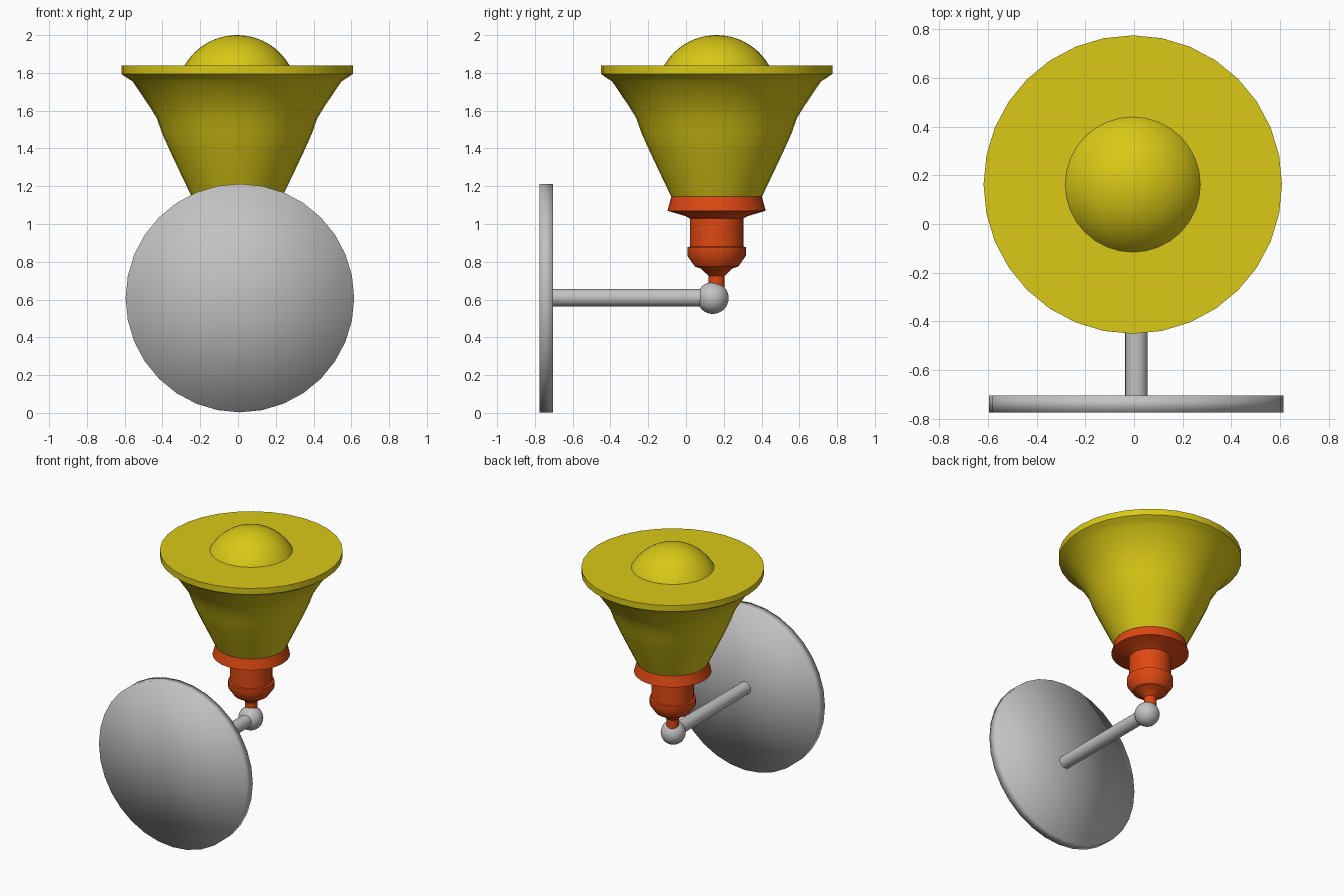
import bpy, bmesh, math
from mathutils import Matrix, Vector

if "Cube" in bpy.data.objects:
    bpy.data.objects.remove(bpy.data.objects["Cube"])


def material(name, rgb):
    m = bpy.data.materials.new(name)
    m.diffuse_color = (*rgb, 1)
    m.use_nodes = True
    m.node_tree.nodes["Principled BSDF"].inputs["Base Color"].default_value = m.diffuse_color
    return m


YELLOW = material("yellow", (0.70, 0.58, 0.008))
ORANGE = material("orange red", (0.73, 0.065, 0.006))
GREY = material("grey", (0.54, 0.54, 0.54))


def lathe(name, profile, origin, mat, sides=32, axis="Z", angle=35):
    """Spin (radius, height) points about an axis; zero radius makes a pole."""
    bm = bmesh.new()
    rings = []
    for r, h in profile:
        if r == 0:
            rings.append([bm.verts.new((0, 0, h))])
        else:
            rings.append([bm.verts.new((r * math.cos(2 * math.pi * i / sides),
                                        r * math.sin(2 * math.pi * i / sides), h))
                          for i in range(sides)])
    for a, b in zip(rings, rings[1:]):
        for i in range(sides):
            j = (i + 1) % sides
            if len(a) == 1:
                bm.faces.new((a[0], b[j], b[i]))
            elif len(b) == 1:
                bm.faces.new((a[i], a[j], b[0]))
            else:
                bm.faces.new((a[i], a[j], b[j], b[i]))
    if axis == "Y":
        bm.transform(Matrix.Rotation(math.radians(-90), 4, "X"))
    bm.transform(Matrix.Translation(Vector(origin)))
    bmesh.ops.recalc_face_normals(bm, faces=bm.faces)
    me = bpy.data.meshes.new(name)
    bm.to_mesh(me)
    bm.free()
    me.materials.append(mat)
    ob = bpy.data.objects.new(name, me)
    bpy.context.collection.objects.link(ob)
    bpy.ops.object.select_all(action="DESELECT")
    ob.select_set(True)
    bpy.context.view_layer.objects.active = ob
    bpy.ops.object.shade_smooth_by_angle(angle=math.radians(angle))
    return ob


def arc(radius, start, end, steps):
    """Sphere profile between two latitudes in degrees."""
    pts = []
    for k in range(steps + 1):
        t = math.radians(start + (end - start) * k / steps)
        r = radius * math.cos(t)
        pts.append((0 if r < 1e-5 else r, radius * math.sin(t)))
    return pts


LAMP = (-0.005, 0.162, 0)

# wall plate, arm and ball joint
lathe("wall_plate", [(0, -0.775), (0.605, -0.775), (0.605, -0.705), (0, -0.705)],
      (0.01, 0, 0.608), GREY, axis="Y", angle=120)
lathe("arm", [(0, -0.72), (0.046, -0.72), (0.046, 0.14), (0, 0.14)],
      (0.01, 0, 0.61), GREY, axis="Y", sides=24)
lathe("ball_joint", arc(0.084, -90, 90, 16), (0.005, 0.142, 0.608), GREY)

# lamp holder with neck, bulge, column and flared collar
lathe("lamp_holder",
      [(0, 0.64), (0.042, 0.64), (0.042, 0.725), (0.085, 0.765), (0.115, 0.775),
       (0.155, 0.832), (0.155, 0.877), (0.142, 0.88), (0.142, 1.03),
       (0.165, 1.042), (0.26, 1.07), (0.238, 1.15), (0, 1.15)],
      LAMP, ORANGE)

# flared shade with a flat closed top
lathe("shade",
      [(0, 1.145), (0.24, 1.145), (0.3, 1.27), (0.352, 1.38), (0.397, 1.48),
       (0.425, 1.56), (0.465, 1.625), (0.553, 1.755), (0.585, 1.775),
       (0.613, 1.795), (0.613, 1.84), (0, 1.84)],
      LAMP, YELLOW)

# glass globe rising through the top
lathe("bulb", arc(0.321, 25, 90, 12), (LAMP[0], LAMP[1], 1.679), YELLOW)
